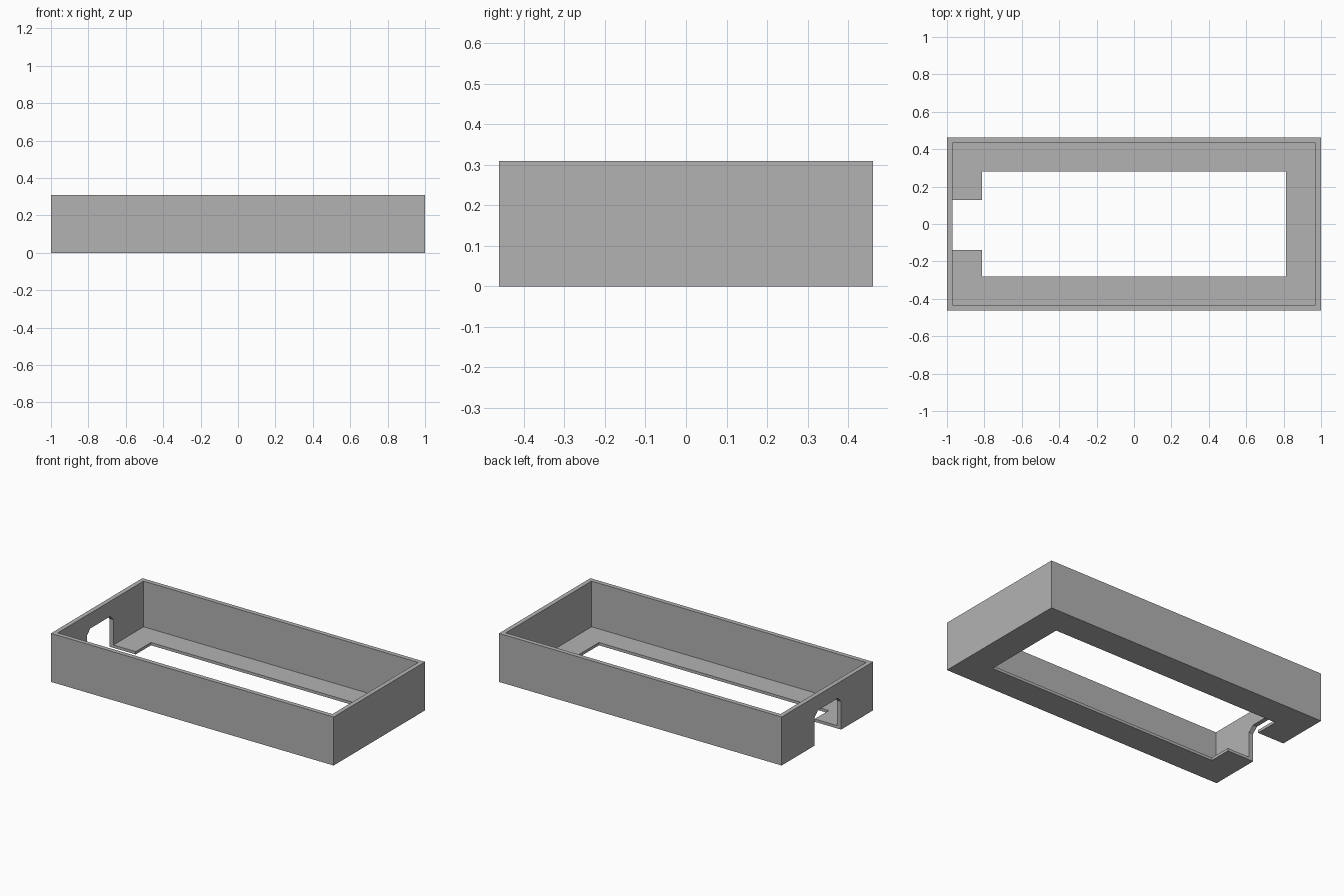
import bpy
import bmesh

cube = bpy.data.objects.get("Cube")
if cube:
    bpy.data.objects.remove(cube, do_unlink=True)

# Overall sizes
HALF_X, HALF_Y, HEIGHT = 1.0, 0.462, 0.31
WALL, FLOOR = 0.029, 0.018

# Single grey material
grey = bpy.data.materials.new("plain_grey")
grey.use_nodes = True
colour = (0.448, 0.448, 0.448, 1)
grey.diffuse_color = colour
grey.node_tree.nodes["Principled BSDF"].inputs["Base Color"].default_value = colour


def prism(name, points, offset):
    """Extrude a flat outline along the offset vector."""
    bm = bmesh.new()
    face = bm.faces.new([bm.verts.new(p) for p in points])
    ext = bmesh.ops.extrude_face_region(bm, geom=[face])
    verts = [v for v in ext["geom"] if isinstance(v, bmesh.types.BMVert)]
    bmesh.ops.translate(bm, verts=verts, vec=offset)
    bmesh.ops.recalc_face_normals(bm, faces=bm.faces)
    mesh = bpy.data.meshes.new(name)
    bm.to_mesh(mesh)
    bm.free()
    mesh.materials.append(grey)
    obj = bpy.data.objects.new(name, mesh)
    bpy.context.collection.objects.link(obj)
    return obj


def box(name, hx, hy, z0, z1):
    outline = [(-hx, -hy, z0), (hx, -hy, z0), (hx, hy, z0), (-hx, hy, z0)]
    return prism(name, outline, (0, 0, z1 - z0))


def cut(target, cutter):
    """Subtract the cutter, apply the result and discard the cutter."""
    cutter.hide_render = True
    mod = target.modifiers.new("cut", "BOOLEAN")
    mod.operation = "DIFFERENCE"
    mod.solver = "EXACT"
    mod.object = cutter
    bpy.context.view_layer.objects.active = target
    bpy.ops.object.modifier_apply(modifier=mod.name)
    bpy.data.objects.remove(cutter, do_unlink=True)


# Open tray: outer block, hollow interior, window in the floor
tray = box("open_tray", HALF_X, HALF_Y, 0, HEIGHT)
cut(tray, box("cavity", HALF_X - WALL, HALF_Y - WALL, FLOOR, HEIGHT + 0.1))
cut(tray, box("floor_window", 0.813, 0.281, -0.1, 0.1))

# Cable notch with chamfered top corners through the end wall and floor
y0, y1, top, c = -0.139, 0.128, 0.213, 0.033
arch = [(y0, -0.1), (y1, -0.1), (y1, top - c), (y1 - c, top), (y0 + c, top), (y0, top - c)]
cut(tray, prism("notch", [(-1.1, y, z) for y, z in arch], (0.35, 0, 0)))
